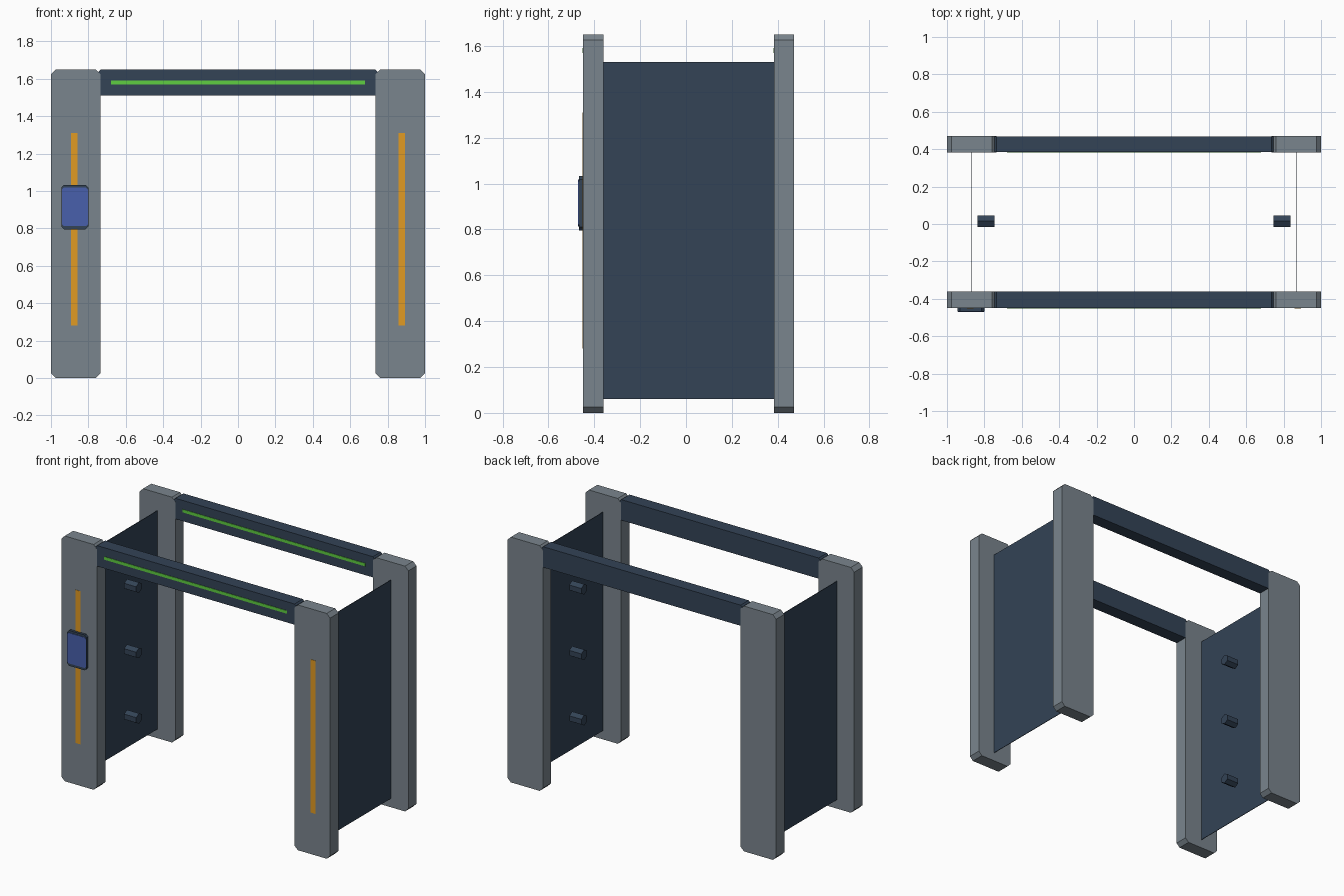
import bpy, bmesh, math

if "Cube" in bpy.data.objects:
    bpy.data.objects.remove(bpy.data.objects["Cube"], do_unlink=True)


def material(name, srgb):
    lin = [((c / 255 + 0.055) / 1.055) ** 2.4 for c in srgb] + [1.0]
    m = bpy.data.materials.new(name)
    m.use_nodes = True
    m.diffuse_color = lin
    m.node_tree.nodes["Principled BSDF"].inputs["Base Color"].default_value = lin
    return m


GREY = material("steel grey", (122, 133, 141))
NAVY = material("dark navy", (51, 67, 86))
ORANGE = material("amber", (225, 155, 35))
GREEN = material("signal green", (95, 205, 65))
BLUE = material("screen blue", (72, 96, 172))


def finish(name, bm, mat):
    bmesh.ops.recalc_face_normals(bm, faces=bm.faces)
    me = bpy.data.meshes.new(name)
    bm.to_mesh(me)
    bm.free()
    me.materials.append(mat)
    ob = bpy.data.objects.new(name, me)
    bpy.context.collection.objects.link(ob)
    return ob


def block(name, mat, x, y, z, cut=0.0):
    """Box between ranges; cut chamfers the four edges running along y."""
    bm = bmesh.new()
    bmesh.ops.create_cube(bm, size=1)
    for v in bm.verts:
        for i, (lo, hi) in enumerate((x, y, z)):
            v.co[i] = lo if v.co[i] < 0 else hi
    if cut:
        edges = [e for e in bm.edges
                 if abs(e.verts[0].co.y - e.verts[1].co.y) > 1e-5]
        bmesh.ops.bevel(bm, geom=edges, offset=cut, segments=1, affect='EDGES')
    return finish(name, bm, mat)


def span(side, inner, outer):
    return tuple(sorted((side * inner, side * outer)))


# Front and back frames: two posts, a beam and its light strip
FRAMES = {"front": (-0.45, -0.36), "back": (0.383, 0.47)}
SIDES = {"left": 1, "right": -1}
for row, (y0, y1) in FRAMES.items():
    for side, s in SIDES.items():
        block(f"{row}_{side}_post", GREY, span(s, 0.735, 1), (y0, y1), (0, 1.65), 0.025)
    block(f"{row}_beam", NAVY, (-0.745, 0.745), (y0 + 0.001, y1 - 0.001),
          (1.51, 1.649), 0.01)
    block(f"{row}_light_strip", GREEN, (-0.68, 0.68), (y0 - 0.002, y0 + 0.003),
          (1.57, 1.59))

# Side panels, post stripes and sensor pegs
for side, s in SIDES.items():
    block(f"{side}_panel", NAVY, span(s, 0.868, 0.872), (-0.37, 0.39), (0.06, 1.53))
    block(f"{side}_post_stripe", ORANGE, span(s, 0.857, 0.893), (-0.452, -0.447),
          (0.28, 1.31))
    for level, z in zip(("lower", "middle", "upper"), (0.305, 0.745, 1.185)):
        bm = bmesh.new()
        bmesh.ops.create_cone(bm, cap_ends=True, segments=6, radius1=0.035,
                              radius2=0.035, depth=0.09)
        peg = finish(f"{side}_{level}_sensor", bm, NAVY)
        peg.rotation_euler = (0, math.pi / 2, 0)
        # keep a corner of the hexagon pointing up
        if max(abs(v.co.x) for v in peg.data.vertices) < 0.034:
            for v in peg.data.vertices:
                v.co.x, v.co.y = -v.co.y, v.co.x
        peg.location = (s * 0.792, 0.015, z)

# Control tablet on the front right post
block("tablet_case", NAVY, (-0.945, -0.8), (-0.467, -0.445), (0.795, 1.033), 0.015)
block("tablet_screen", BLUE, (-0.942, -0.803), (-0.47, -0.465), (0.812, 1.018), 0.01)
